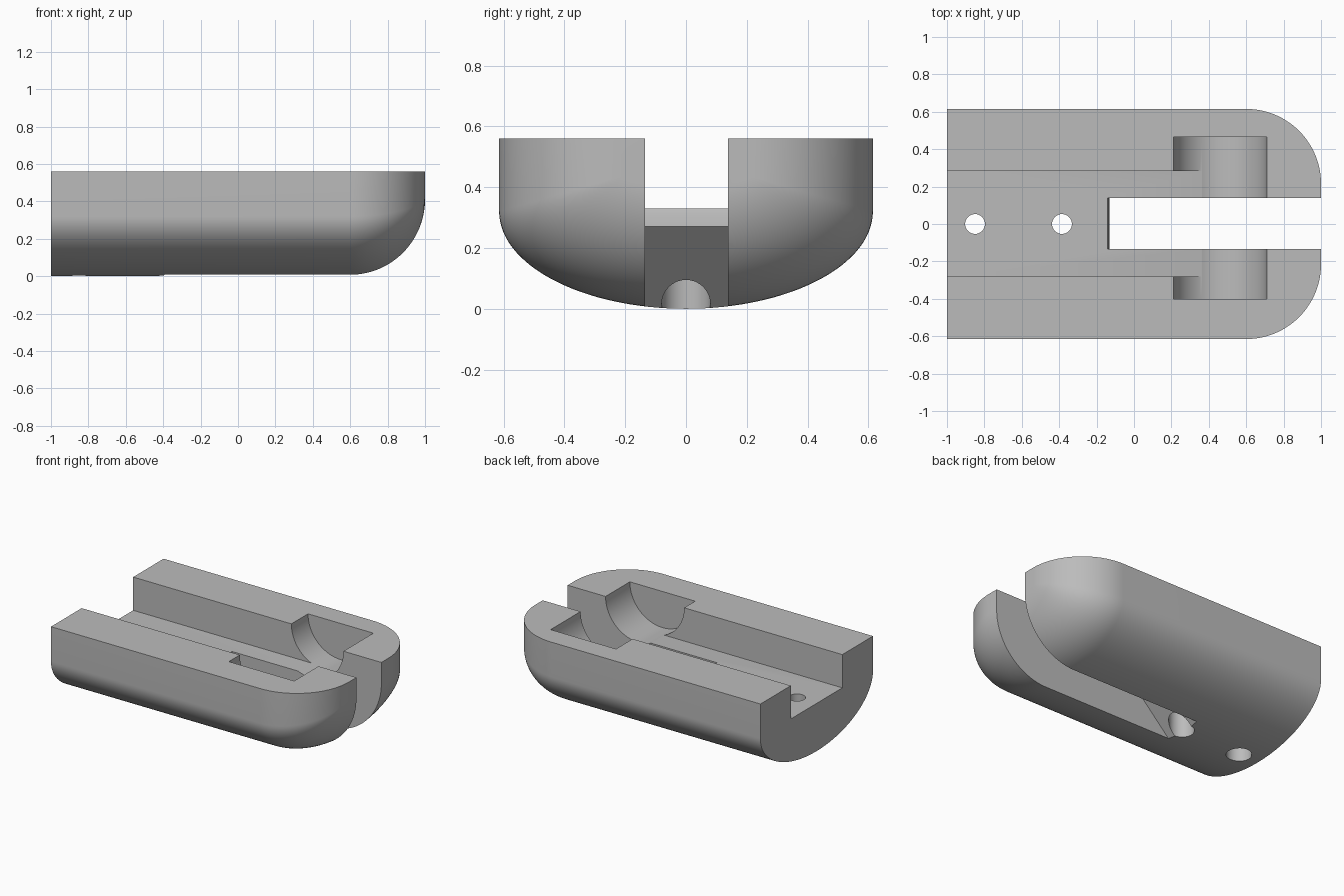
import bpy, bmesh, math

if "Cube" in bpy.data.objects:
    bpy.data.objects.remove(bpy.data.objects["Cube"])

TOP = 0.56
grey = bpy.data.materials.new("light_grey")
grey.diffuse_color = (0.5, 0.5, 0.5, 1)
grey.use_nodes = True
grey.node_tree.nodes["Principled BSDF"].inputs["Base Color"].default_value = grey.diffuse_color


def make_object(name, bm):
    bmesh.ops.recalc_face_normals(bm, faces=bm.faces)
    mesh = bpy.data.meshes.new(name)
    bm.to_mesh(mesh)
    bm.free()
    obj = bpy.data.objects.new(name, mesh)
    bpy.context.collection.objects.link(obj)
    mesh.materials.append(grey)
    return obj


def loft(name, rings):
    """Skin closed rings of equal length and cap both ends."""
    bm = bmesh.new()
    rows = [[bm.verts.new(p) for p in ring] for ring in rings]
    n = len(rows[0])
    for a, b in zip(rows, rows[1:]):
        for i in range(n):
            j = (i + 1) % n
            bm.faces.new((a[i], a[j], b[j], b[i]))
    bm.faces.new(rows[0])
    bm.faces.new(rows[-1][::-1])
    return make_object(name, bm)


def prism_y(name, profile, y0, y1):
    return loft(name, [[(x, y, z) for x, z in profile] for y in (y0, y1)])


def circle(cx, cy, r, n=64):
    return [(cx + r * math.cos(2 * math.pi * i / n),
             cy + r * math.sin(2 * math.pi * i / n)) for i in range(n)]


def post_z(name, x, r, z0, z1):
    return loft(name, [[(px, py, z) for px, py in circle(x, 0, r)] for z in (z0, z1)])


def section(x, w, bottom, crease, n=64):
    """Flat top, upright sides and a half-ellipse underside."""
    ring = [(x, w, TOP)]
    for i in range(n + 1):
        a = math.pi * i / n
        ring.append((x, w * math.cos(a), crease - (crease - bottom) * math.sin(a)))
    return ring + [(x, -w, TOP)]


# Body: straight hull with a rounded nose
rings = [section(-1, 0.615, 0, 0.32)]
STEPS = 28
for k in range(STEPS + 1):
    t = math.pi / 2 * k / STEPS
    c = 1 - math.cos(t)
    rings.append(section(0.6 + 0.4 * math.sin(t), 0.615 - 0.4 * c,
                         0.4 * c, 0.32 + 0.115 * c))
body = loft("body", rings)

# Cutters: channel, round pocket, nose slot with undercut end, stepped holes
cutters = [
    prism_y("channel_cutter", [(-1.1, 0.33), (0.46, 0.33), (0.46, 0.7), (-1.1, 0.7)],
            -0.28, 0.283),
    prism_y("pocket_cutter", circle(0.46, TOP, 0.25, 96), -0.40, 0.465),
    prism_y("slot_cutter", [(1.1, 0.75), (-0.142, 0.75), (-0.142, 0.33), (-0.134, 0.31),
                            (-0.13, 0.27), (-0.4, 0), (-0.45, -0.05), (1.1, -0.05)],
            -0.135, 0.138),
]
for x in (-0.85, -0.385):
    cutters.append(post_z("hole_cutter", x, 0.053, -0.1, 0.5))
    cutters.append(post_z("counterbore_cutter", x, 0.08, -0.12, 0.18))

bpy.context.view_layer.objects.active = body
for cutter in cutters:
    cutter.hide_render = True
    mod = body.modifiers.new("cut", 'BOOLEAN')
    mod.operation = 'DIFFERENCE'
    mod.solver = 'EXACT'
    mod.object = cutter
    bpy.ops.object.modifier_apply(modifier=mod.name)
for cutter in cutters:
    bpy.data.objects.remove(cutter)

bpy.ops.object.select_all(action='DESELECT')
body.select_set(True)
bpy.ops.object.shade_smooth_by_angle(angle=math.radians(30))
